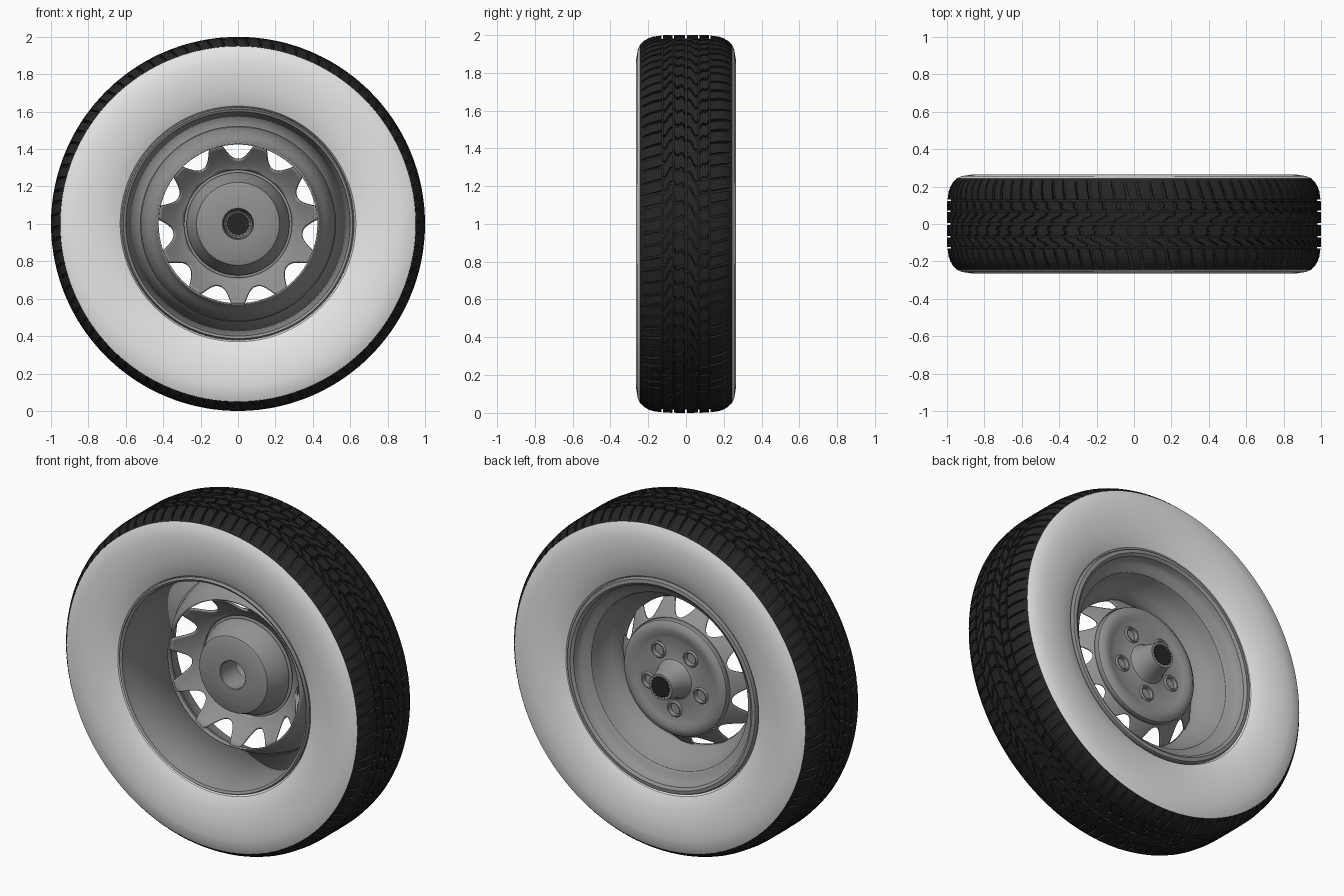
import bpy, bmesh, math
from mathutils import Matrix, Vector

cube = bpy.data.objects.get("Cube")
if cube:
    bpy.data.objects.remove(cube, do_unlink=True)


def material(name, value):
    mat = bpy.data.materials.new(name)
    mat.use_nodes = True
    color = (value, value, value, 1)
    mat.diffuse_color = color
    mat.node_tree.nodes["Principled BSDF"].inputs["Base Color"].default_value = color
    return mat


WHITE = material("white sidewall", 0.8)
BLACK = material("black rubber", 0.018)
STEEL = material("grey steel", 0.29)


def polar(r, angle, y):
    """Point at a radius and angle about the wheel axle."""
    return Vector((r * math.cos(angle), y, 1 + r * math.sin(angle)))


def finish(name, bm, mats, thickness=0, angle=35):
    bmesh.ops.recalc_face_normals(bm, faces=bm.faces)
    mesh = bpy.data.meshes.new(name)
    bm.to_mesh(mesh)
    bm.free()
    for mat in mats:
        mesh.materials.append(mat)
    for poly in mesh.polygons:
        poly.use_smooth = True
    mesh.set_sharp_from_angle(angle=math.radians(angle))
    obj = bpy.data.objects.new(name, mesh)
    bpy.context.collection.objects.link(obj)
    if thickness:
        mod = obj.modifiers.new("thickness", "SOLIDIFY")
        mod.thickness = thickness
        mod.offset = 0
    return obj


def sweep(rows, closed=False):
    """Join rings of points, each row running round the axle."""
    bm = bmesh.new()
    rings = [[bm.verts.new(p) for p in row] for row in rows]
    pairs = list(zip(rings, rings[1:]))
    if closed:
        pairs.append((rings[-1], rings[0]))
    for a, b in pairs:
        n = len(a)
        for i in range(n):
            j = (i + 1) % n
            bm.faces.new((a[i], a[j], b[j], b[i]))
    return bm


def revolve(profile, segments=128, closed=False):
    step = 2 * math.pi / segments
    return sweep([[polar(r, i * step, y) for i in range(segments)]
                  for r, y in profile], closed)


# Tyre carcass: white walls, black tread base
half = [(0.62, 0.205), (0.63, 0.222), (0.66, 0.235), (0.72, 0.252), (0.8, 0.263),
        (0.87, 0.264), (0.92, 0.256), (0.95, 0.243), (0.958, 0.22), (0.973, 0.18),
        (0.981, 0.1), (0.982, 0)]
bm = revolve(half + [(r, -y) for r, y in half[-2::-1]], 160, closed=True)
for f in bm.faces:
    c = f.calc_center_median()
    f.material_index = int(math.hypot(c.x, c.z - 1) > 0.948)
finish("tyre", bm, [WHITE, BLACK])

# Tread blocks: bands of curved lugs following the crown
CROWN = [(0, 1), (0.12, 0.999), (0.18, 0.99), (0.215, 0.975), (0.245, 0.946)]


def crown(y):
    y = abs(y)
    for (y0, r0), (y1, r1) in zip(CROWN, CROWN[1:]):
        if y <= y1:
            return r0 + (r1 - r0) * (y - y0) / (y1 - y0)
    return CROWN[-1][1]


def tread_band(name, side, y0, y1, count, fill, skew, wave, phase):
    bm = bmesh.new()
    pitch = 2 * math.pi / count
    slices = 5
    for k in range(count):
        size = fill * (1 + 0.12 * math.sin(k * 2.1))
        rows = []
        for s in range(slices + 1):
            t = s / slices
            y = side * (y0 + (y1 - y0) * t)
            mid = pitch * (k + phase + skew * t * side + wave * math.sin(t * math.tau))
            lo, hi = mid - pitch * size / 2, mid + pitch * size / 2
            top, base = crown(y), crown(y) - 0.03
            rows.append([bm.verts.new(polar(r, a, y)) for r, a in
                         ((base, lo), (top, lo), (top, hi), (base, hi))])
        for a, b in zip(rows, rows[1:]):
            for i in range(3):
                bm.faces.new((a[i], a[i + 1], b[i + 1], b[i]))
        bm.faces.new(rows[0])
        bm.faces.new(rows[-1])
    finish(name, bm, [BLACK])


for side, label in ((1, "back"), (-1, "front")):
    tread_band(label + "_shoulder_tread", side, 0.13, 0.243, 92, 0.8, 0.35, 0, 0)
    tread_band(label + "_middle_tread", side, 0.072, 0.122, 80, 0.78, 0.6, 0.16, 0.3)
    tread_band(label + "_centre_tread", side, 0.006, 0.064, 72, 0.82, -0.5, 0.2, 0.6)

# Rim: deep front barrel and dished back bowl
finish("rim_barrel", revolve([(0.62, -0.215), (0.612, -0.228), (0.603, -0.222),
                              (0.597, -0.19), (0.525, 0.13)]), [STEEL], 0.008)
finish("rim_bowl", revolve([(0.62, 0.21), (0.612, 0.228), (0.595, 0.23), (0.582, 0.22),
                            (0.575, 0.19), (0.56, 0.172), (0.53, 0.162), (0.515, 0.15),
                            (0.505, 0.115), (0.49, 0.07), (0.465, 0.035), (0.445, 0.01),
                            (0.433, -0.015), (0.428, -0.04)]), [STEEL], 0.008)

# Spoke ring: scalloped outer edge leaves open windows
SPOKES, FINE = 11, 24


def spoke_reach(i):
    u = abs((i % FINE) / FINE * 2 - 1)
    u = 1 - u
    return 0.345 + 0.085 * min(1, (u / 0.72) ** 2.4)


rows = []
for s in range(9):
    row = []
    for i in range(SPOKES * FINE):
        r = 0.29 + (spoke_reach(i) - 0.29) * s / 8
        t = (r - 0.29) / 0.14
        y = 0.1 - 0.13 * t ** 1.3
        row.append(polar(r, math.pi / 2 + i * math.tau / (SPOKES * FINE), y))
    rows.append(row)
finish("spoke_ring", sweep(rows), [STEEL], 0.012, 50)

# Hub plate with tapered snout, bored for the wheel bolts
hub = finish("hub_plate", revolve([(0.335, 0.075), (0.328, 0.098), (0.31, 0.112), (0.285, 0.115),
                                   (0.255, 0.106), (0.235, 0.1), (0.13, 0.1), (0.11, 0.106),
                                   (0.096, 0.125), (0.075, 0.2), (0.07, 0.232), (0.058, 0.234)],
                                  96), [STEEL], 0.012)
BOLTS = [-math.pi / 2 + k * math.tau / 5 for k in range(5)]
bm = bmesh.new()
for a in BOLTS:
    bmesh.ops.create_cone(bm, cap_ends=True, segments=24, radius1=0.034, radius2=0.034, depth=0.1,
                          matrix=Matrix.Translation(polar(0.178, a, 0.1))
                          @ Matrix.Rotation(math.pi / 2, 4, "X"))
cutter = finish("bolt_hole_cutter", bm, [STEEL])
cutter.hide_render = True
cut = hub.modifiers.new("bolt holes", "BOOLEAN")
cut.object = cutter
cut.solver = "EXACT"
bpy.context.view_layer.update()
mesh = bpy.data.meshes.new_from_object(hub.evaluated_get(bpy.context.evaluated_depsgraph_get()))
hub.modifiers.clear()
hub.data = mesh
bpy.data.objects.remove(cutter, do_unlink=True)

# Raised collars round the bolt holes
for k, a in enumerate(BOLTS):
    c = polar(0.178, a, 0)
    rows = [[c + Vector((r * math.cos(i * math.tau / 24), y, r * math.sin(i * math.tau / 24)))
             for i in range(24)]
            for r, y in ((0.05, 0.104), (0.042, 0.115), (0.035, 0.114), (0.032, 0.092))]
    finish("bolt_collar_%d" % (k + 1), sweep(rows), [STEEL])

# Brake drum on the front, with an open bore
finish("brake_drum", revolve([(0.075, 0.09), (0.08, -0.046), (0.084, -0.05), (0.212, -0.05),
                              (0.222, -0.044), (0.245, 0.01), (0.27, 0.06), (0.275, 0.085)],
                             96, closed=True), [STEEL])

# Toothed dark cap in the end of the snout
bm = bmesh.new()
rings = [[bm.verts.new(polar(0.064 if i % 2 else 0.056, i * math.tau / 40, y))
          for i in range(40)] for y in (0.222, 0.242)]
for ring in rings:
    bm.faces.new(ring)
for i in range(40):
    j = (i + 1) % 40
    bm.faces.new((rings[0][i], rings[0][j], rings[1][j], rings[1][i]))
finish("axle_cap", bm, [BLACK])
